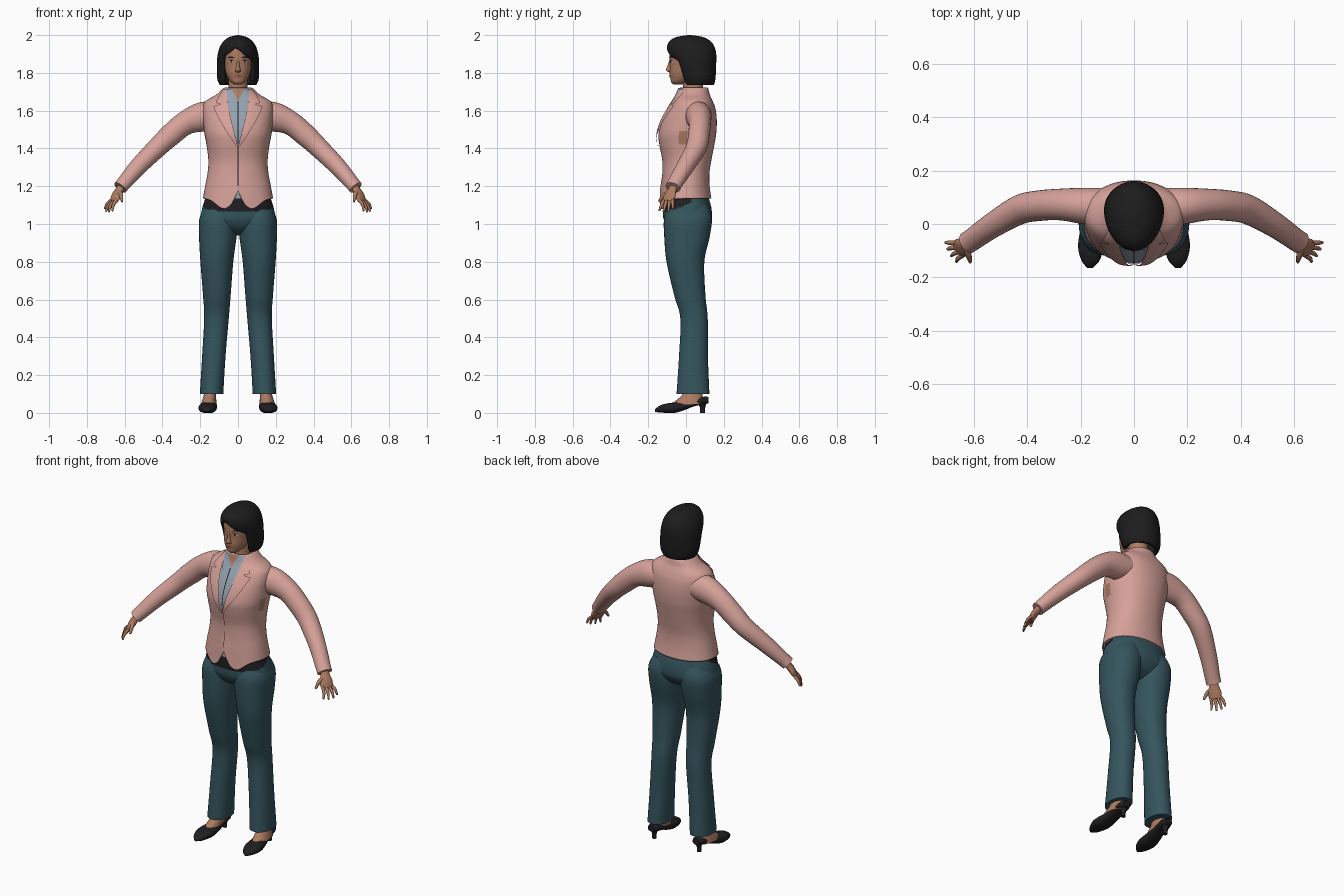
import bpy, bmesh, math
from mathutils import Vector
from mathutils.bvhtree import BVHTree


def mat(name, rgb):
    m = bpy.data.materials.new(name)
    m.diffuse_color = (*rgb, 1)
    return m


PINK = mat("jacket pink", (0.67, 0.36, 0.32))
TEAL = mat("trouser teal", (0.035, 0.09, 0.11))
HAIR = mat("hair black", (0.012, 0.012, 0.012))
BLACK = mat("shoe black", (0.014, 0.013, 0.015))
SKIN = mat("skin", (0.42, 0.20, 0.12))
SHIRT = mat("shirt blue grey", (0.29, 0.36, 0.43))
LIPS = mat("lips", (0.34, 0.11, 0.08))
WHITE = mat("eye white", (0.55, 0.5, 0.46))


def spline(rows, k):
    """Catmull-Rom through rows of numbers, k steps per span."""
    out = []
    for i in range(len(rows) - 1):
        p = [rows[max(i - 1, 0)], rows[i], rows[i + 1], rows[min(i + 2, len(rows) - 1)]]
        for s in range(k):
            t = s / k
            out.append([0.5 * (2 * b + (c - a) * t + (2 * a - 5 * b + 4 * c - d) * t * t
                               + (3 * b - a - 3 * c + d) * t ** 3) for a, b, c, d in zip(*p)])
    return out + [list(rows[-1])]


def finish(name, bm, mats, mirror=False, thick=0):
    me = bpy.data.meshes.new(name)
    bm.to_mesh(me)
    bm.free()
    for m in mats:
        me.materials.append(m)
    ob = bpy.data.objects.new(name, me)
    bpy.context.collection.objects.link(ob)
    bpy.ops.object.select_all(action='DESELECT')
    ob.select_set(True)
    bpy.context.view_layer.objects.active = ob
    bpy.ops.object.shade_smooth_by_angle(angle=math.radians(50))
    if thick:
        s = ob.modifiers.new("thickness", 'SOLIDIFY')
        s.thickness, s.offset = thick, -1
    if mirror:
        ob.modifiers.new("mirror", 'MIRROR')
    return ob


def loft(name, rows, mats, axis='z', n=32, k=5, p=2.0, mirror=False, thick=0,
         is_open=False, rule=None, cull=None, warp=None):
    """Skin rings. z: (z,cx,half width,y front,y back); y: (y,cx,half width,
    z low,z high); path: (x,y,z,radius sideways,radius upwards)."""
    rows = spline(rows, k)
    bm = bmesh.new()
    rings = []
    for i, r in enumerate(rows):
        if axis == 'path':
            c = Vector(r[:3])
            t = (Vector(rows[min(i + 1, len(rows) - 1)][:3]) - Vector(rows[max(i - 1, 0)][:3])).normalized()
            h = t.cross(Vector((0, 0, 1))).normalized()
            a, b = h * r[3], h.cross(t) * r[4]
        else:
            mid, half = (r[3] + r[4]) / 2, (r[4] - r[3]) / 2
            a = Vector((r[2], 0, 0))
            c = Vector((r[1], mid, r[0])) if axis == 'z' else Vector((r[1], r[0], mid))
            b = Vector((0, half, 0)) if axis == 'z' else Vector((0, 0, half))
        ring = []
        for j in range(n):
            u = 2 * math.pi * j / n
            cu, su = math.cos(u), math.sin(u)
            v = c + a * math.copysign(abs(cu) ** (2 / p), cu) + b * math.copysign(abs(su) ** (2 / p), su)
            ring.append(bm.verts.new(warp(v) if warp else v))
        rings.append(ring)
    for r0, r1 in zip(rings, rings[1:]):
        for j in range(n):
            bm.faces.new((r0[j], r0[(j + 1) % n], r1[(j + 1) % n], r1[j]))
    caps = [bm.faces.new(rings[0]), bm.faces.new(rings[-1])]
    bmesh.ops.recalc_face_normals(bm, faces=bm.faces)
    for f in bm.faces:
        if rule:
            f.material_index = rule(f.calc_center_median())
    dead = caps if is_open else []
    if cull:
        dead = dead + [f for f in bm.faces if f not in dead and cull(f.calc_center_median())]
    if dead:
        bmesh.ops.delete(bm, geom=dead, context='FACES')
    return finish(name, bm, mats, mirror, thick)


def panel(name, target, rows, m, lift, mirror=False, cols=8, sub=5):
    """Thin sheet laid on the front of target; rows (z, x left, x right), top down."""
    me = target.data
    tree = BVHTree.FromPolygons([v.co for v in me.vertices], [q.vertices[:] for q in me.polygons])
    fine = [[a + (b - a) * s / sub for a, b in zip(r0, r1)]
            for r0, r1 in zip(rows, rows[1:]) for s in range(sub)] + [rows[-1]]
    bm = bmesh.new()
    grid = []
    for z, x0, x1 in fine:
        line = []
        for c in range(cols + 1):
            x = x0 + (x1 - x0) * c / cols
            hit = tree.ray_cast(Vector((x, -1, z)), Vector((0, 1, 0)))
            if hit[0] is None:
                hit = tree.find_nearest(Vector((x, -0.04, z)))
            line.append(bm.verts.new(hit[0] + Vector((0, -lift, 0))))
        grid.append(line)
    for a, b in zip(grid, grid[1:]):
        for c in range(cols):
            bm.faces.new((a[c], b[c], b[c + 1], a[c + 1]))
    return finish(name, bm, [m], mirror)


# Jacket body, with a hem that dips at the front and parts at the middle
def hem(v):
    t = min(max((1.27 - v.z) / 0.13, 0), 1)
    if v.y < 0:
        f = min(-v.y / 0.08, 1) * t
        v.z += f * (0.05 * math.exp(-(v.x / 0.02) ** 2) - 0.055 * math.exp(-((abs(v.x) - 0.075) / 0.055) ** 2))
    return v


def armpit(c):
    return 1 if abs(c.x) > 0.13 and 1.42 < c.z < 1.49 and -0.035 < c.y < 0.01 else 0


jacket = loft("jacket_body", [
    (1.135, 0, .186, -.138, .134), (1.20, 0, .174, -.132, .125), (1.27, 0, .161, -.125, .124),
    (1.34, 0, .157, -.126, .135), (1.42, 0, .167, -.141, .150), (1.48, 0, .178, -.145, .160),
    (1.55, 0, .184, -.124, .163), (1.61, 0, .186, -.092, .156), (1.65, 0, .172, -.066, .142),
    (1.685, 0, .115, -.045, .126), (1.72, 0, .076, -.034, .116), (1.715, 0, .062, -.02, .10)],
    [PINK, SKIN], n=72, k=6, p=2.2, is_open=True, thick=0.006, rule=armpit, warp=hem)

# Sleeves
loft("sleeve", [(.10, .06, 1.575, .075, .07), (.19, .068, 1.567, .068, .078), (.28, .073, 1.533, .059, .063),
                (.36, .068, 1.468, .057, .059), (.43, .053, 1.402, .055, .053), (.53, -.005, 1.302, .047, .046),
                (.605, -.058, 1.215, .042, .038), (.624, -.07, 1.193, .042, .037)],
     [PINK], axis='path', n=28, mirror=True)

# Shirt front, open neck, collar flaps and lapels
panel("shirt_front", jacket, [(1.72, -.06, .06), (1.60, -.05, .05), (1.41, -.003, .003)], SHIRT, .004)
panel("open_neck", jacket, [(1.722, -.045, .045), (1.69, -.022, .022), (1.655, -.001, .001)], SKIN, .006)
panel("shirt_collar", jacket, [(1.722, .038, .066), (1.69, .018, .062), (1.65, .010, .052), (1.61, .036, .04)],
      SHIRT, .011, True)
panel("shirt_placket", jacket, [(1.65, -.003, .003), (1.42, -.002, .002)], BLACK, .006, cols=2)
panel("lapel", jacket, [(1.715, .060, .076), (1.68, .058, .10), (1.642, .054, .118), (1.634, .053, .092),
                        (1.624, .052, .13), (1.60, .047, .122), (1.55, .036, .098), (1.48, .019, .056),
                        (1.41, .0, .008)], PINK, .012, True)
panel("jacket_opening", jacket, [(1.41, -.0015, .0015), (1.2, -.0015, .0015)], BLACK, .003, cols=1)


# Trousers: hips with belt and shirt tail, then legs
def waist(c):
    if c.z > 1.135:
        return 2
    return 1 if c.y < 0.03 and c.z > 1.062 + 0.4 * max(c.y + 0.10, 0) else 0


loft("hips", [(.94, 0, .05, -.03, .05), (.97, 0, .14, -.085, .10), (1.02, 0, .196, -.117, .135),
              (1.08, 0, .190, -.122, .135), (1.135, 0, .174, -.12, .122), (1.2, 0, .155, -.112, .108)],
     [TEAL, BLACK, SHIRT], n=64, k=8, p=2.2, rule=waist)
loft("trouser_leg", [(.10, .14, .062, -.05, .124), (.30, .128, .062, -.037, .116), (.50, .114, .065, -.03, .115),
                     (.62, .112, .073, -.062, .103), (.80, .112, .087, -.103, .097), (.93, .107, .099, -.115, .125),
                     (1.03, .103, .101, -.116, .137), (1.10, .092, .075, -.09, .115)],
     [TEAL], n=36, k=6, p=2.15, mirror=True)

# Feet and heeled shoes
loft("foot", [(.045, .157, .04, -.08, .09), (.07, .153, .036, -.048, .088), (.10, .148, .032, -.018, .086),
              (.16, .142, .03, -.005, .085)], [SKIN], n=24, mirror=True)
loft("shoe", [(-.165, .165, .010, .006, .018), (-.14, .163, .032, .002, .038), (-.10, .162, .046, 0, .05),
              (-.06, .16, .048, 0, .055), (-.01, .155, .043, .014, .059), (.04, .15, .037, .034, .068),
              (.09, .148, .034, .045, .085), (.118, .148, .022, .05, .085)],
     [BLACK], axis='y', n=28, p=2.4, mirror=True)
loft("shoe_heel", [(0, .148, .012, .075, .10), (.03, .148, .013, .073, .102), (.065, .148, .028, .055, .115)],
     [BLACK], n=16, mirror=True)

# Hands: palm, four fingers and thumb
loft("palm", [(.612, -.062, 1.21, .024, .02), (.628, -.073, 1.18, .026, .019), (.643, -.086, 1.15, .037, .018),
              (.657, -.096, 1.12, .034, .013)], [SKIN], axis='path', n=20, mirror=True)
for i, length in enumerate((.8, 1.0, 1.05, .95)):
    s = -.027 + .018 * i
    b = (.655 - .5 * s, -.094 - .86 * s, 1.128)
    tip = (b[0] + (.036 - .4 * s) * length, b[1] + (-.012 - .5 * s) * length, b[2] - .062 * length)
    midp = [(u + v) / 2 + d for u, v, d in zip(b, tip, (.006, 0, .003))]
    loft(f"finger_{i + 1}", [(*b, .009, .009), (*midp, .0085, .0085), (*tip, .005, .005)],
         [SKIN], axis='path', n=10, k=4, mirror=True)
loft("thumb", [(.63, -.085, 1.175, .012, .012), (.619, -.12, 1.15, .011, .011), (.614, -.143, 1.118, .006, .006)],
     [SKIN], axis='path', n=10, k=4, mirror=True)

# Neck and head
loft("neck", [(1.60, 0, .06, -.03, .10), (1.68, 0, .054, -.018, .095), (1.74, 0, .05, -.015, .09),
              (1.80, 0, .052, -.02, .09)], [SKIN], n=28)
head = loft("head", [(1.738, 0, .018, -.065, -.02), (1.75, 0, .036, -.078, .01), (1.77, 0, .052, -.082, .04),
                     (1.80, 0, .064, -.087, .07), (1.84, 0, .072, -.086, .10), (1.88, 0, .076, -.088, .12),
                     (1.93, 0, .076, -.083, .125), (1.97, 0, .055, -.055, .10)], [SKIN], n=48, k=6, p=2.1)
loft("nose", [(1.803, 0, .010, -.09, -.07), (1.809, 0, .016, -.101, -.07), (1.818, 0, .013, -.106, -.07),
              (1.84, 0, .008, -.097, -.07), (1.865, 0, .007, -.089, -.07)], [SKIN], n=16)

# Facial details
panel("eye", head, [(1.866, .030, .040), (1.86, .021, .05), (1.854, .028, .044)], WHITE, .002, True)
panel("iris", head, [(1.866, .032, .038), (1.86, .029, .041), (1.854, .032, .038)], BLACK, .004, True)
panel("eyelid_line", head, [(1.870, .028, .042), (1.865, .019, .053)], BLACK, .003, True, sub=2)
panel("eyebrow", head, [(1.887, .03, .046), (1.880, .016, .056)], HAIR, .003, True, sub=2)
panel("lips", head, [(1.791, -.008, .008), (1.784, -.026, .026), (1.776, -.012, .012)], LIPS, .004)


# Bobbed hair with the face left open and an off-centre parting
def face_opening(c):
    return c.y < 0.02 and abs(c.x) < 0.077 and c.z < 1.935 - 0.75 * abs(c.x + 0.015)


loft("hair", [(1.735, 0, .096, -.03, .148), (1.77, 0, .110, -.04, .156), (1.85, 0, .112, -.068, .16),
              (1.90, 0, .107, -.094, .16), (1.94, 0, .095, -.10, .15), (1.97, 0, .074, -.085, .127),
              (1.99, 0, .045, -.05, .09), (2.0, 0, .006, .01, .03)],
     [HAIR], n=96, k=7, thick=0.022, cull=lambda c: face_opening(c) or c.z < 1.7351)
